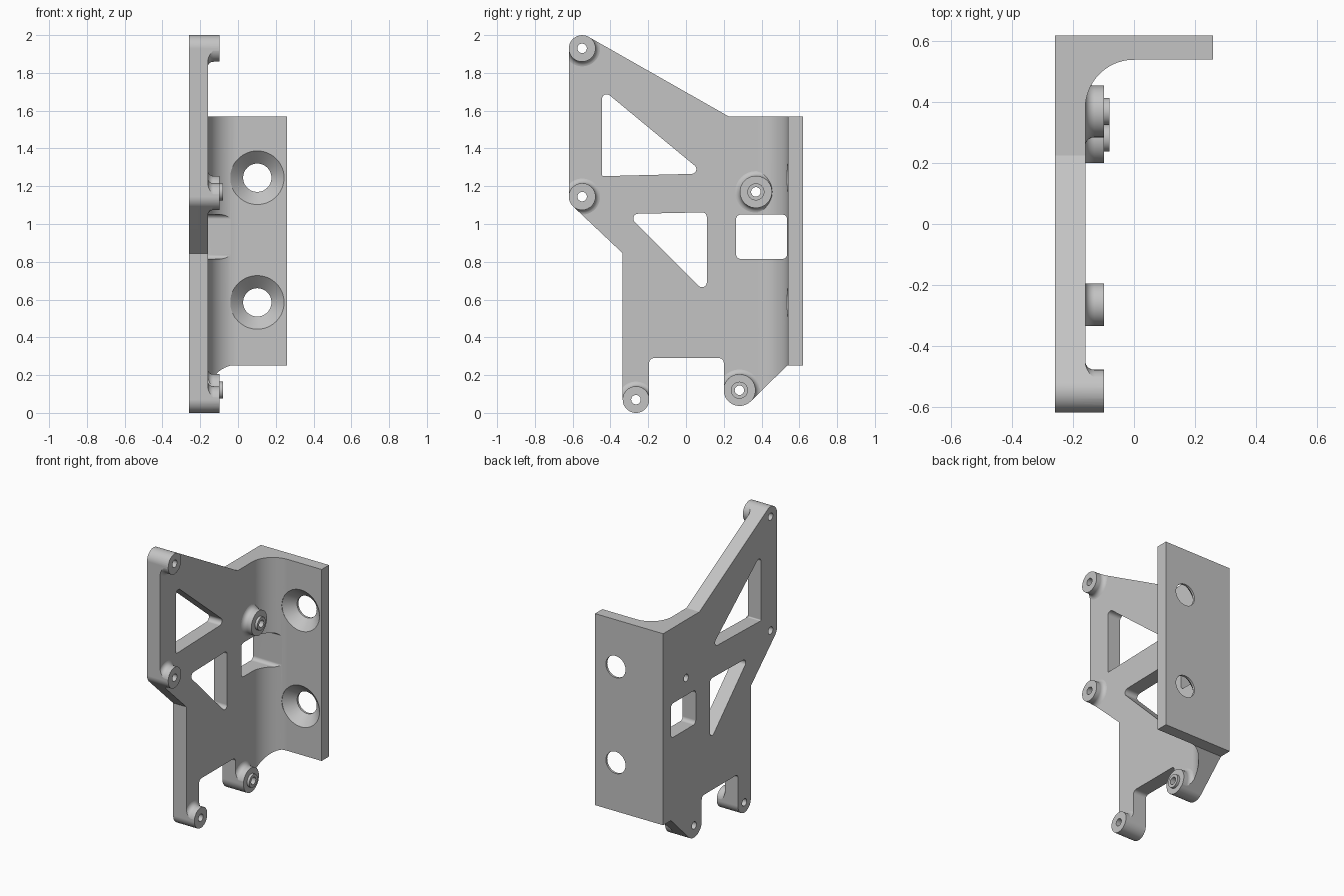
import bpy, bmesh, math
from mathutils import Vector, Matrix

if "Cube" in bpy.data.objects:
    bpy.data.objects.remove(bpy.data.objects["Cube"], do_unlink=True)

grey = bpy.data.materials.new("bracket grey")
grey.use_nodes = True
COLOUR = (0.55, 0.55, 0.55, 1)
grey.diffuse_color = COLOUR
grey.node_tree.nodes["Principled BSDF"].inputs["Base Color"].default_value = COLOUR

ALONG_X = Matrix.Rotation(math.pi / 2, 4, 'Y')
ALONG_Y = Matrix.Rotation(-math.pi / 2, 4, 'X')


def finish(bm, name):
    bmesh.ops.remove_doubles(bm, verts=bm.verts, dist=1e-5)
    bmesh.ops.recalc_face_normals(bm, faces=bm.faces)
    mesh = bpy.data.meshes.new(name)
    bm.to_mesh(mesh)
    bm.free()
    mesh.materials.append(grey)
    obj = bpy.data.objects.new(name, mesh)
    bpy.context.scene.collection.objects.link(obj)
    return obj


def rounded(corners, steps=12):
    """Polygon with each corner (a, b, radius) replaced by an arc."""
    out = []
    for i, (a, b, r) in enumerate(corners):
        p = Vector((a, b))
        if r == 0:
            out.append(p)
            continue
        to_prev = (Vector(corners[i - 1][:2]) - p).normalized()
        to_next = (Vector(corners[(i + 1) % len(corners)][:2]) - p).normalized()
        half = to_prev.angle(to_next) / 2
        centre = p + (to_prev + to_next).normalized() * (r / math.sin(half))
        start = p + to_prev * (r / math.tan(half)) - centre
        end = p + to_next * (r / math.tan(half)) - centre
        first = math.atan2(start.y, start.x)
        turn = (math.atan2(end.y, end.x) - first + math.pi) % math.tau - math.pi
        for k in range(steps + 1):
            angle = first + turn * k / steps
            out.append(centre + Vector((math.cos(angle), math.sin(angle))) * r)
    return [p for i, p in enumerate(out) if (p - out[i - 1]).length > 1e-4]


def prism(name, points, place, sweep):
    """Solid swept from a 2D outline; place maps a point to 3D."""
    bm = bmesh.new()
    near = [bm.verts.new(place(p)) for p in points]
    far = [bm.verts.new(v.co + Vector(sweep)) for v in near]
    bm.faces.new(near)
    bm.faces.new(far[::-1])
    for i in range(len(near)):
        bm.faces.new((near[i - 1], far[i - 1], far[i], near[i]))
    return finish(bm, name)


def side_prism(name, corners):
    return prism(name, rounded(corners), lambda p: (-0.5, p.x, p.y), (1.5, 0, 0))


def lathe(name, profile, turn, location):
    """Spin a (radius, height) profile, then turn it onto its axis."""
    bm = bmesh.new()
    verts = [bm.verts.new((r, 0, h)) for r, h in profile]
    edges = [bm.edges.new(pair) for pair in zip(verts, verts[1:])]
    bmesh.ops.spin(bm, geom=verts + edges, cent=(0, 0, 0), axis=(0, 0, 1),
                   angle=math.tau, steps=64, use_merge=False)
    bmesh.ops.transform(bm, matrix=Matrix.Translation(location) @ turn, verts=bm.verts)
    return finish(bm, name)


def combine(body, tool, operation):
    mod = body.modifiers.new(operation.lower(), 'BOOLEAN')
    mod.operation, mod.object, mod.solver = operation, tool, 'EXACT'
    bpy.context.view_layer.update()
    mesh = bpy.data.meshes.new_from_object(
        body.evaluated_get(bpy.context.evaluated_depsgraph_get()))
    body.modifiers.clear()
    body.data = mesh
    bpy.data.objects.remove(tool, do_unlink=True)


# Angle section: side plate and rear flange joined by an inner fillet
section = rounded([(-0.26, -0.7, 0), (-0.16, -0.7, 0), (-0.16, 0.54, 0.16),
                   (0.26, 0.54, 0), (0.26, 0.62, 0), (-0.26, 0.62, 0)], 24)
bracket = prism("mounting_bracket", section, lambda p: (p.x, p.y, -0.1), (0, 0, 2.2))

# Standoffs with a flared foot; two carry a locating collar
FLARE = 0.03
standoffs = [(-0.55, 1.93, 0.071, False), (-0.55, 1.145, 0.071, False),
             (-0.265, 0.07, 0.071, False), (0.37, 1.17, 0.085, True),
             (0.283, 0.12, 0.085, True)]
for y, z, radius, collar in standoffs:
    profile = [(0, -0.2), (radius + FLARE, -0.2)]
    for k in range(9):
        t = k / 8 * math.pi / 2
        profile.append((radius + FLARE * (1 - math.sin(t)),
                        -0.1605 + FLARE * (1 - math.cos(t))))
    profile.append((radius, -0.098))
    if collar:
        profile += [(0.045, -0.098), (0.045, -0.08), (0, -0.08)]
    else:
        profile.append((0, -0.098))
    combine(bracket, lathe("standoff", profile, ALONG_X, (0, y, z)), 'UNION')

# Trim everything to the side outline
outline = [(-0.62, 2.05, 0.07), (0.225, 1.57, 0), (0.7, 1.57, 0), (0.7, 0.25, 0),
           (0.535, 0.25, 0), (0.318, 0.037, 0.083), (0.2, 0.037, 0.083),
           (0.2, 0.29, 0.025), (-0.195, 0.29, 0.025), (-0.195, 0, 0.07),
           (-0.335, 0, 0.07), (-0.335, 0.845, 0), (-0.62, 1.114, 0.07)]
combine(bracket, side_prism("outline", outline), 'INTERSECT')

# Lightening openings in the side plate
openings = [
    [(-0.445, 1.253, 0.008), (-0.445, 1.715, 0.025), (0.097, 1.267, 0.025)],
    [(-0.313, 1.053, 0.025), (0.11, 1.062, 0.025), (0.11, 0.63, 0.025)],
    [(0.265, 0.815, 0.025), (0.535, 0.815, 0.025), (0.535, 1.05, 0.025), (0.265, 1.05, 0.025)],
]
for corners in openings:
    combine(bracket, side_prism("opening", corners), 'DIFFERENCE')

# Screw holes through the standoffs
for y, z, radius, collar in standoffs:
    hole = [(0, -0.4), (0.025, -0.4), (0.025, 0), (0, 0)]
    combine(bracket, lathe("hole", hole, ALONG_X, (0, y, z)), 'DIFFERENCE')

# Countersunk holes in the flange
for z in (0.585, 1.245):
    sink = [(0, 0.3), (0.143, 0.3), (0.143, 0.539), (0.075, 0.605), (0.075, 0.7), (0, 0.7)]
    combine(bracket, lathe("countersink", sink, ALONG_Y, (0.102, 0, z)), 'DIFFERENCE')

# Smooth curves, crisp edges, flat plates
bpy.ops.object.select_all(action='DESELECT')
bracket.select_set(True)
bpy.context.view_layer.objects.active = bracket
bpy.ops.object.shade_smooth_by_angle(angle=math.radians(22))
weighted = bracket.modifiers.new("flat faces", 'WEIGHTED_NORMAL')
weighted.keep_sharp = True
